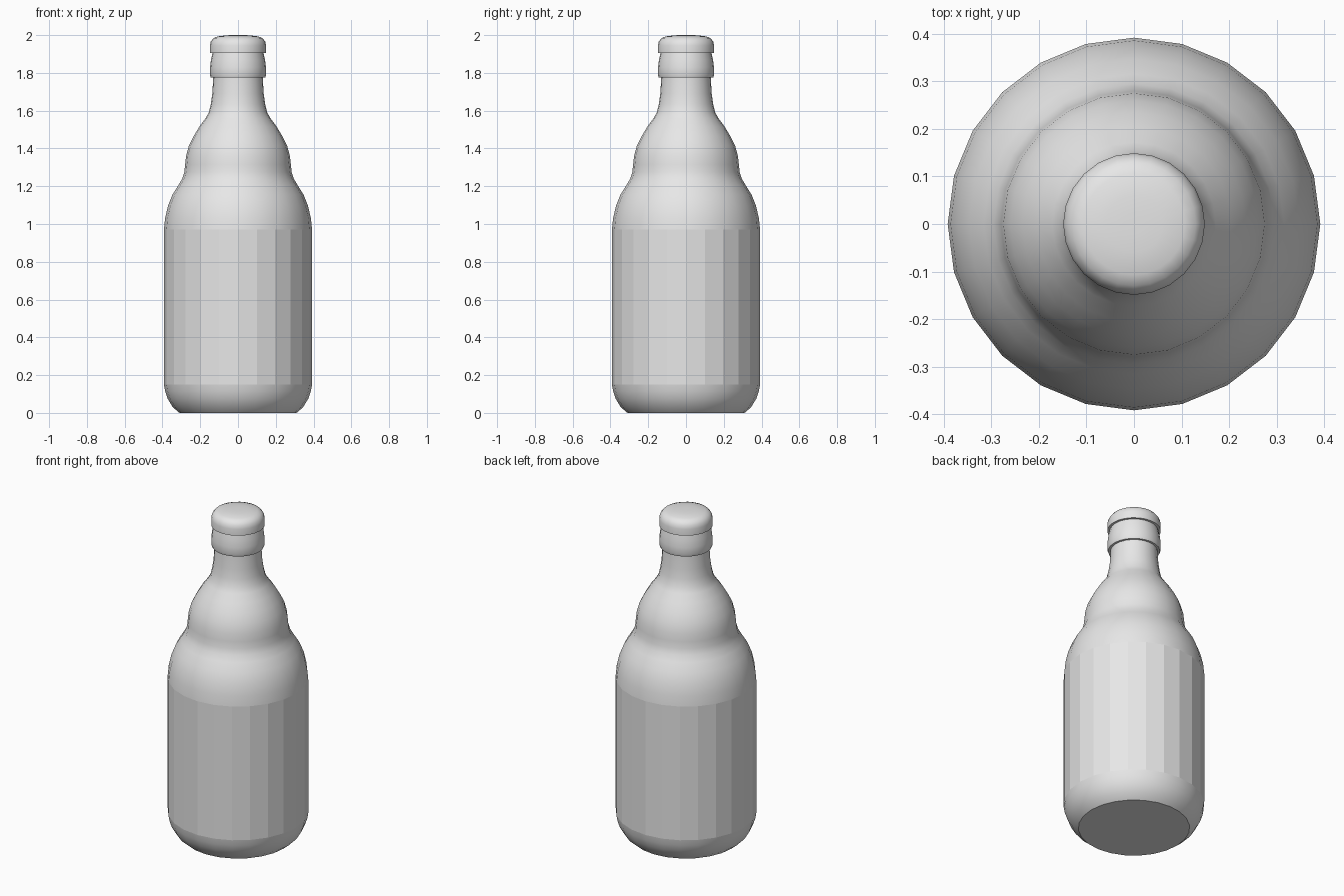
import bpy, bmesh, math

cube = bpy.data.objects.get("Cube")
if cube:
    bpy.data.objects.remove(cube, do_unlink=True)

SIDES = 24

# Single plain grey material
grey = bpy.data.materials.new("light_grey")
grey.use_nodes = True
grey.diffuse_color = (0.8, 0.8, 0.8, 1)
bsdf = next(n for n in grey.node_tree.nodes if n.type == 'BSDF_PRINCIPLED')
bsdf.inputs["Base Color"].default_value = (0.8, 0.8, 0.8, 1)


def lathe(name, profile, flat_band=None):
    """Revolve (radius, height) points about z and close both ends."""
    bm = bmesh.new()
    rings = []
    for r, z in profile:
        rings.append([bm.verts.new((r * math.cos(math.tau * i / SIDES),
                                    r * math.sin(math.tau * i / SIDES), z))
                      for i in range(SIDES)])
    for a, b in zip(rings, rings[1:]):
        for i in range(SIDES):
            j = (i + 1) % SIDES
            bm.faces.new((a[i], a[j], b[j], b[i]))
    bm.faces.new(rings[0][::-1])
    bm.faces.new(rings[-1])
    bmesh.ops.recalc_face_normals(bm, faces=bm.faces)
    mesh = bpy.data.meshes.new(name)
    bm.to_mesh(mesh)
    bm.free()
    mesh.materials.append(grey)
    obj = bpy.data.objects.new(name, mesh)
    bpy.context.collection.objects.link(obj)

    # Smooth curves, sharp rims
    bpy.ops.object.select_all(action='DESELECT')
    obj.select_set(True)
    bpy.context.view_layer.objects.active = obj
    bpy.ops.object.shade_smooth_by_angle(angle=math.radians(40))

    # Faceted straight wall
    if flat_band:
        for p in mesh.polygons:
            if flat_band[0] < p.center.z < flat_band[1]:
                p.use_smooth = False
    return obj


# Bottle: base, straight wall, shoulder, upper bulge, neck and collar
lathe("bottle", [
    (0.31, 0.0), (0.345, 0.03), (0.372, 0.075), (0.386, 0.115), (0.392, 0.15),
    (0.392, 0.97),
    (0.386, 1.03), (0.371, 1.095), (0.347, 1.155), (0.316, 1.205),
    (0.295, 1.24), (0.284, 1.275), (0.28, 1.315), (0.275, 1.36),
    (0.26, 1.415), (0.235, 1.465), (0.205, 1.515), (0.172, 1.56),
    (0.155, 1.59), (0.144, 1.635), (0.136, 1.69), (0.131, 1.775),
    (0.144, 1.775), (0.149, 1.79), (0.148, 1.83), (0.143, 1.87),
    (0.134, 1.91)], flat_band=(0.3, 0.9))

# Cap: short skirt with a rounded, slightly domed top
lathe("cap", [
    (0.134, 1.905), (0.149, 1.905), (0.149, 1.945), (0.144, 1.966),
    (0.13, 1.984), (0.107, 1.993), (0.06, 1.999), (0.02, 2.0)])
